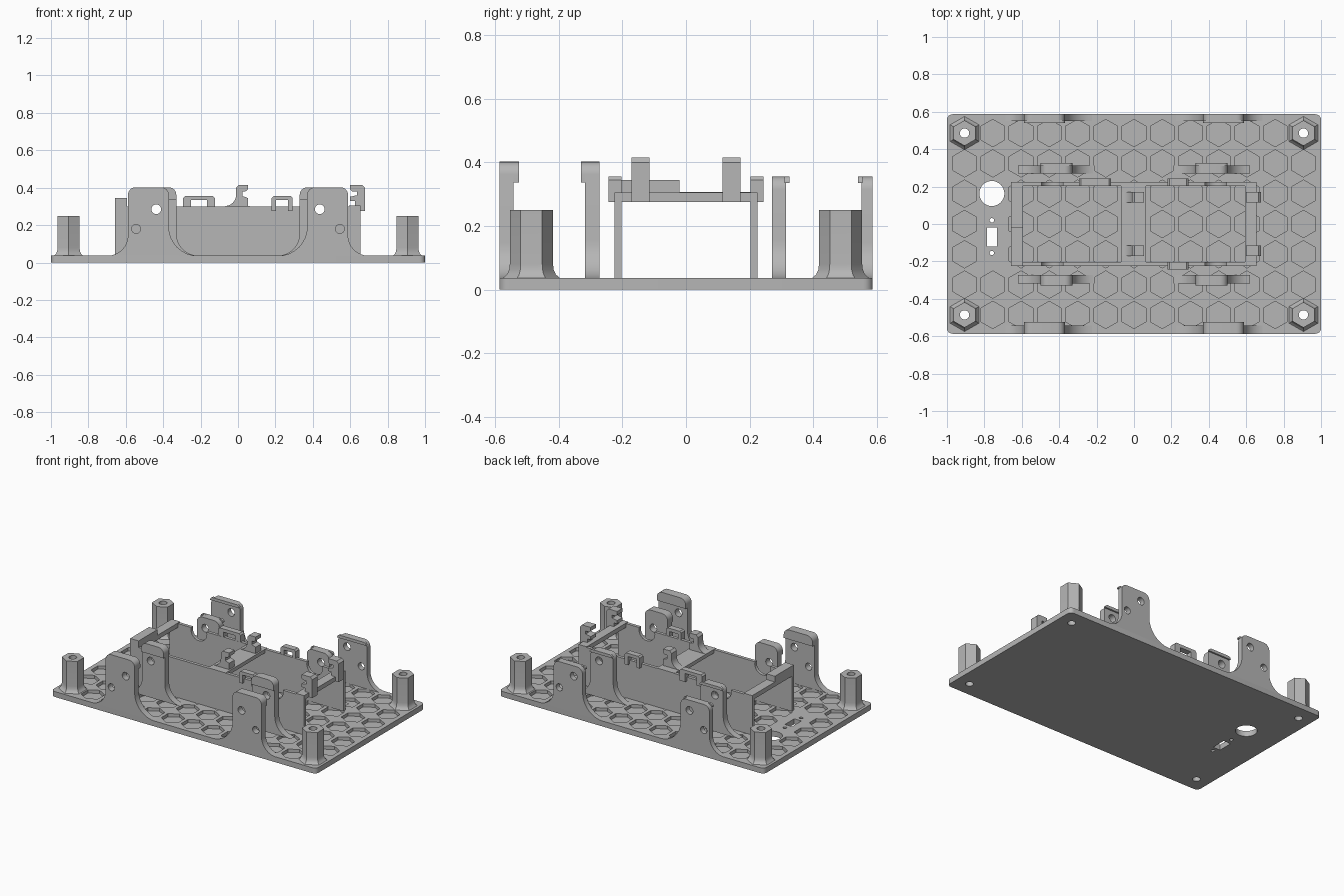
import bpy, bmesh, math
from mathutils import Matrix, Vector

if "Cube" in bpy.data.objects:
    bpy.data.objects.remove(bpy.data.objects["Cube"])

grey = bpy.data.materials.new("light_grey")
grey.diffuse_color = (0.47, 0.47, 0.47, 1)
grey.use_nodes = True
grey.node_tree.nodes["Principled BSDF"].inputs["Base Color"].default_value = grey.diffuse_color


def finish(name, bm):
    bmesh.ops.recalc_face_normals(bm, faces=bm.faces[:])
    me = bpy.data.meshes.new(name)
    bm.to_mesh(me)
    bm.free()
    ob = bpy.data.objects.new(name, me)
    bpy.context.collection.objects.link(ob)
    me.materials.append(grey)
    return ob


def add_prism(bm, pts, offset):
    """Closed prism from a 3D outline and an extrusion vector."""
    f = bm.faces.new([bm.verts.new(p) for p in pts])
    g = bmesh.ops.extrude_face_region(bm, geom=[f], use_keep_orig=True)
    vs = [e for e in g["geom"] if isinstance(e, bmesh.types.BMVert)]
    bmesh.ops.translate(bm, verts=vs, vec=Vector(offset))


def prism_xz(name, pts, y0, y1):
    bm = bmesh.new()
    add_prism(bm, [(x, y0, z) for x, z in pts], (0, y1 - y0, 0))
    return finish(name, bm)


def box(name, x0, x1, y0, y1, z0, z1):
    return prism_xz(name, [(x0, z0), (x1, z0), (x1, z1), (x0, z1)], y0, y1)


def arc(cx, cz, r, a0, a1, n=8):
    return [(cx + r * math.cos(math.radians(a0 + (a1 - a0) * i / n)),
             cz + r * math.sin(math.radians(a0 + (a1 - a0) * i / n))) for i in range(n + 1)]


def add_ngon(bm, x, y, r, n, z0, z1):
    start = 90 if n == 6 else 0
    pts = arc(x, y, r, start, start + 360, n)[:-1]
    add_prism(bm, [(px, py, z0) for px, py in pts], (0, 0, z1 - z0))


def cut(ob, bm):
    """Subtract the temporary cutter from the part."""
    cutter = finish("cutter", bm)
    cutter.hide_render = True
    m = ob.modifiers.new("cut", 'BOOLEAN')
    m.operation, m.solver, m.object = 'DIFFERENCE', 'EXACT', cutter
    dg = bpy.context.evaluated_depsgraph_get()
    me = bpy.data.meshes.new_from_object(ob.evaluated_get(dg))
    ob.modifiers.clear()
    ob.data = me
    bpy.data.objects.remove(cutter)


def cut_y(ob, holes, y0, y1):
    """Round holes along y, given as (x, z, radius)."""
    bm = bmesh.new()
    for x, z, r in holes:
        pts = arc(x, z, r, 0, 360, 24)[:-1]
        add_prism(bm, [(px, y0 - 0.05, pz) for px, pz in pts], (0, y1 - y0 + 0.1, 0))
    cut(ob, bm)


X, Y, T = 1.0, 0.587, 0.037
DX, DY = 0.151, 0.162
PX, PY = 6 * DX, 3 * DY

# base plate with rounded corners
r = 0.03
outline = (arc(X - r, Y - r, r, 0, 90, 6) + arc(-X + r, Y - r, r, 90, 180, 6)
           + arc(-X + r, -Y + r, r, 180, 270, 6) + arc(X - r, -Y + r, r, 270, 360, 6))
bm = bmesh.new()
add_prism(bm, [(x, y, 0) for x, y in outline], (0, 0, T))
plate = finish("base_plate", bm)

# blind hexagon pockets, leaving room for posts and cable openings
bm = bmesh.new()
for i in range(-6, 7):
    for j in range(-3, 4):
        if (abs(i) == 6 and abs(j) == 3) or (i == -5 and j in (-1, 0, 1)):
            continue
        add_ngon(bm, i * DX, j * DY, 0.073, 6, 0.015, 0.06)
cut(plate, bm)

# through openings in the plate
bm = bmesh.new()
add_ngon(bm, -0.76, 0.163, 0.067, 32, -0.05, 0.1)
for y in (0.02, -0.155):
    add_ngon(bm, -0.76, y, 0.012, 12, -0.05, 0.1)
add_prism(bm, [(-0.787, -0.12, -0.05), (-0.733, -0.12, -0.05),
               (-0.733, -0.02, -0.05), (-0.787, -0.02, -0.05)], (0, 0, 0.15))
for sx in (-1, 1):
    for sy in (-1, 1):
        add_ngon(bm, sx * PX, sy * PY, 0.025, 24, -0.05, 0.1)
cut(plate, bm)

# hexagonal corner posts with a flared foot and a bore
for sx in (-1, 1):
    for sy in (-1, 1):
        bm = bmesh.new()
        rings = []
        for rad, z in ((0.09, T - 0.001), (0.077, 0.047), (0.07, 0.062), (0.068, 0.08), (0.068, 0.25),
                       (0.025, 0.25), (0.025, T - 0.001)):
            n = 24
            ring = []
            for k in range(n):
                a = 2 * math.pi * k / n
                # hexagon radius outside, plain circle for the bore
                q = rad
                if rad > 0.03:
                    q = rad * math.cos(math.pi / 6) / math.cos((a % (math.pi / 3)) - math.pi / 6)
                ring.append(bm.verts.new((sx * PX + q * math.sin(a), sy * PY + q * math.cos(a), z)))
            rings.append(ring)
        for a, b in zip(rings, rings[1:] + rings[:1]):
            for k in range(24):
                bm.faces.new((a[k], a[(k + 1) % 24], b[(k + 1) % 24], b[k]))
        finish("corner_post", bm)


def bracket_outline(x0, x1, top, base, fl, fr, c=0.04):
    """Upright with rounded top and concave flares of width fl and fr at its foot."""
    left = arc(x0 - fl, base + fl, fl, 270, 360) if fl else [(x0, base)]
    right = arc(x1 + fr, base + fr, fr, 180, 270) if fr else [(x1, base)]
    return left + arc(x0 + c, top - c, c, 180, 90, 6) + arc(x1 - c, top - c, c, 90, 0, 6) + right


# board brackets: outer and inner rows, taller at the front
for sx in (-1, 1):
    for name, x0, x1, fl, fr, y0, y1, l0, l1, top, holes in (
        ("front_outer_bracket", -0.588, -0.37, 0.11, 0.155, -Y, -0.543, -0.55, -0.525, 0.402, 2),
        ("front_inner_bracket", -0.5, -0.33, 0.12, 0.12, -0.318, -0.272, -0.33, -0.31, 0.402, 1),
        ("back_inner_bracket", -0.5, -0.33, 0.12, 0.12, 0.27, 0.314, 0.31, 0.325, 0.355, 1),
        ("back_outer_bracket", -0.588, -0.37, 0.11, 0.155, 0.551, Y, 0.54, 0.555, 0.355, 2),
    ):
        hs = [(sx * -0.437, 0.285, 0.026), (sx * -0.545, 0.18, 0.024)][:holes]
        pts = [(-sx * x, z) for x, z in bracket_outline(x0, x1, top, T - 0.001, fl, fr)]
        pts = [(-x, z) for x, z in pts] if sx == 1 else pts
        pts = [(abs(x) * sx, z) for x, z in pts]
        hs = [(abs(h[0]) * sx, h[1], h[2]) for h in hs]
        cut_y(prism_xz(name, pts, y0, y1), hs, y0, y1)
        # retaining lip along the top
        lz = top - (0.065 if top > 0.4 else 0.02)
        lip = [(abs(x) * sx, z) for x, z in bracket_outline(x0, x1, top, lz, 0, 0, 0.04 if top > 0.4 else 0.018)]
        prism_xz(name + "_lip", lip, l0, l1)

# tray side walls with scallops for screw access
for name, y0, y1 in (("tray_front_wall", -0.224, -0.202), ("tray_back_wall", 0.202, 0.224)):
    wall = box(name, -0.657, 0.655, y0, y1, T - 0.001, 0.3)
    cut_y(wall, [(s * 0.437, 0.285, 0.06) for s in (-1, 1)], y0, y1)

# crossbars joining the walls
box("left_crossbar", -0.657, -0.593, -0.224, 0.224, 0.275, 0.306)
box("left_raised_pad", -0.657, -0.593, -0.224, -0.02, 0.3, 0.345)
box("middle_crossbar", -0.07, 0.064, -0.224, 0.224, 0.277, 0.302)
box("right_crossbar", 0.593, 0.655, -0.224, 0.224, 0.275, 0.305)

# snap hooks on the middle and right crossbars
for s in (-1, 1):
    y0, y1 = sorted((s * 0.114, s * 0.171))
    mid = arc(-0.07, 0.362, 0.06, 270, 360, 6) + [
        (-0.01, 0.4), (0.004, 0.415), (0.053, 0.415), (0.053, 0.39),
        (0.04, 0.38), (0.025, 0.38), (0.025, 0.355), (0.053, 0.345), (0.053, 0.3)]
    prism_xz("middle_hook", mid, y0, y1)
    prism_xz("right_hook", [
        (0.625, 0.275), (0.68, 0.275), (0.68, 0.4), (0.665, 0.415), (0.6, 0.415), (0.6, 0.39),
        (0.612, 0.38), (0.637, 0.38), (0.637, 0.36), (0.6, 0.352), (0.6, 0.33), (0.625, 0.33)], y0, y1)

# cable loops on the tray walls
for x0, x1, s, w in ((-0.293, -0.123, 1, 0.042), (0.18, 0.292, 1, 0.024), (0.18, 0.292, -1, 0.024)):
    y0, y1 = sorted((s * 0.203, s * 0.244))
    prism_xz("cable_loop", [
        (x0, 0.275), (x0 + w, 0.275), (x0 + w, 0.333), (x1 - w, 0.333), (x1 - w, 0.275), (x1, 0.275),
        (x1, 0.345), (x1 - 0.01, 0.355), (x0 + 0.01, 0.355), (x0, 0.345)], y0, y1)

# smooth the rounded faces, keep edges sharp
bpy.ops.object.select_all(action='DESELECT')
for ob in bpy.context.scene.objects:
    ob.select_set(True)
    bpy.context.view_layer.objects.active = ob
bpy.ops.object.shade_smooth_by_angle(angle=math.radians(25))
